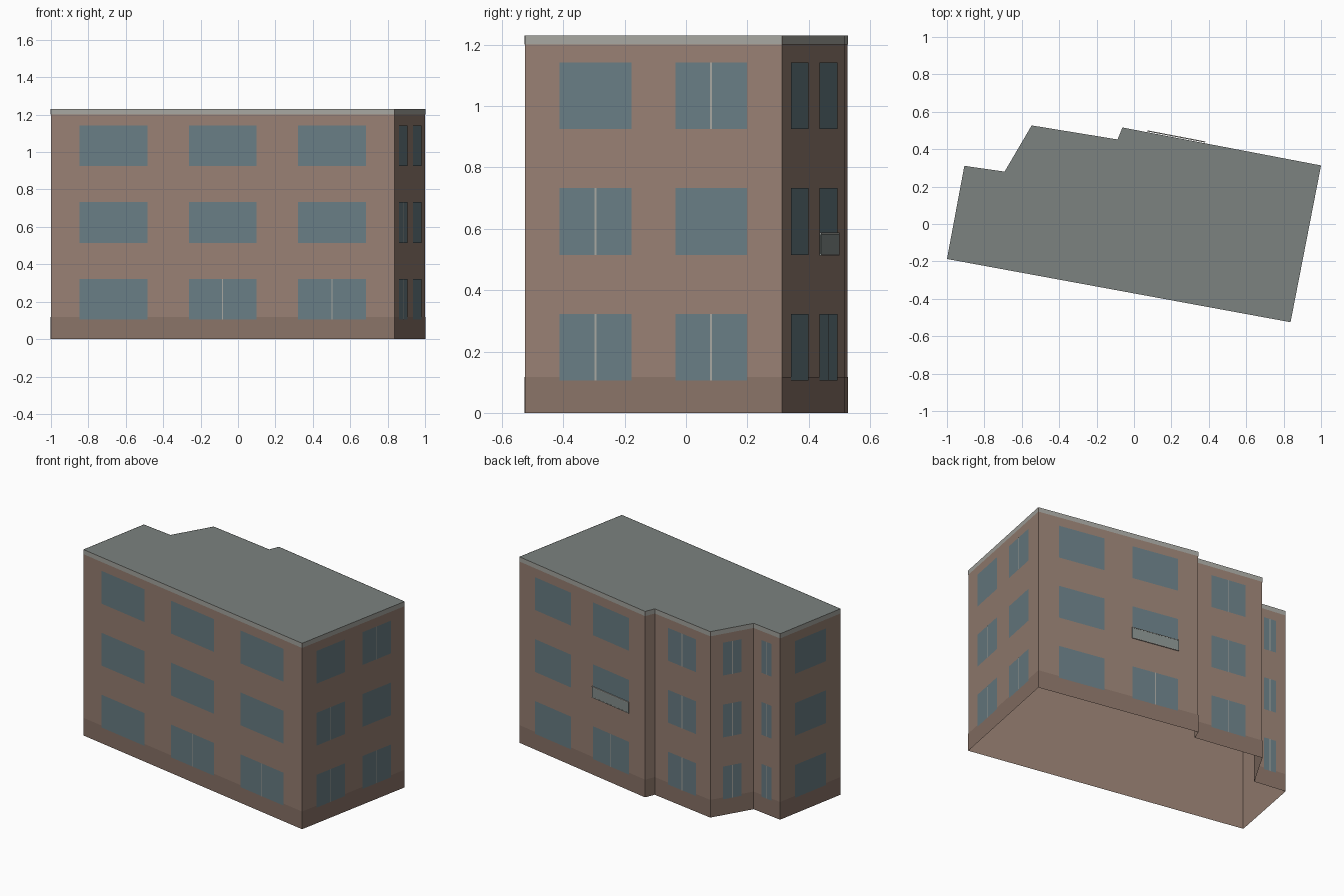
import bpy
import bmesh
from mathutils import Vector

if "Cube" in bpy.data.objects:
    bpy.data.objects.remove(bpy.data.objects["Cube"])

# Footprint corners, counter-clockwise, starting at front left
CORNERS = [Vector(p) for p in (
    (-1.0, -0.187), (0.837, -0.525), (1.0, 0.313), (-0.062, 0.516),
    (-0.088, 0.452), (-0.547, 0.527), (-0.692, 0.28), (-0.907, 0.311))]
HEIGHT, FLOOR = 1.23, 0.41
SILL, WINDOW_H = 0.105, 0.217
MARGIN, WINDOW_RATIO = 0.043, 0.62

# Windows per wall, and (column, floor) of those with a centre bar
ALL = {(0, 0), (0, 1), (0, 2)}
WINDOWS = [
    (3, {(1, 0), (2, 0)}),
    (2, {(0, 0), (1, 0), (0, 1), (1, 2)}),
    (2, {(1, 0)}),
    (0, set()),
    (1, ALL), (1, ALL), (1, ALL),
    (1, set())]


def material(name, color):
    m = bpy.data.materials.new(name)
    m.diffuse_color = (*color, 1)
    m.use_nodes = True
    m.node_tree.nodes["Principled BSDF"].inputs["Base Color"].default_value = m.diffuse_color
    return m


brick = material("brick", (0.31, 0.215, 0.17))
dark_brick = material("dark_brick", (0.25, 0.17, 0.135))
glass = material("glass", (0.14, 0.205, 0.23))
roof_grey = material("roof_grey", (0.20, 0.225, 0.215))
trim = material("trim", (0.38, 0.38, 0.35))
rail_glass = material("rail_glass", (0.24, 0.28, 0.27))


def finish(bm, name, mat):
    mesh = bpy.data.meshes.new(name)
    bm.to_mesh(mesh)
    bm.free()
    mesh.materials.append(mat)
    obj = bpy.data.objects.new(name, mesh)
    bpy.context.collection.objects.link(obj)


def wall_frame(i):
    a, b = CORNERS[i], CORNERS[(i + 1) % len(CORNERS)]
    d = (b - a).normalized()
    return a, d, Vector((d.y, -d.x)), (b - a).length


def panel(bm, wall, s0, s1, z0, z1, offset):
    """Outward-facing rectangle on a wall."""
    a, d, n, _ = wall_frame(wall)
    bm.faces.new([bm.verts.new((*(a + d * s + n * offset), z))
                  for s, z in ((s0, z0), (s1, z0), (s1, z1), (s0, z1))])


def block(bm, wall, s0, s1, z0, z1, near, far):
    """Thin box standing in front of a wall."""
    a, d, n, _ = wall_frame(wall)
    rings = [[bm.verts.new((*(a + d * s + n * o), z))
              for s, z in ((s0, z0), (s1, z0), (s1, z1), (s0, z1))]
             for o in (near, far)]
    bm.faces.new(rings[0][::-1])
    bm.faces.new(rings[1])
    for k in range(4):
        j = (k + 1) % 4
        bm.faces.new((rings[0][k], rings[0][j], rings[1][j], rings[1][k]))


def band(name, z0, z1, offset, mat):
    """Strip running round the whole building."""
    bm = bmesh.new()
    for i in range(len(CORNERS)):
        panel(bm, i, 0, wall_frame(i)[3], z0, z1, offset)
    finish(bm, name, mat)


# Walls (open underneath), plinth and roof edge
band("walls", 0, HEIGHT, 0, brick)
band("plinth", 0, 0.117, 0.0015, dark_brick)
band("roof_edge", 1.2, HEIGHT, 0.0015, trim)

# Flat roof
bm = bmesh.new()
bm.faces.new([bm.verts.new((c.x, c.y, HEIGHT)) for c in CORNERS])
finish(bm, "roof", roof_grey)

# Windows and their centre bars
panes, bars = bmesh.new(), bmesh.new()
for i, (count, barred) in enumerate(WINDOWS):
    if not count:
        continue
    cell = (wall_frame(i)[3] - 2 * MARGIN) / count
    half = cell * WINDOW_RATIO / 2
    for col in range(count):
        s = MARGIN + cell * (col + 0.5)
        for floor in range(3):
            z = SILL + FLOOR * floor
            panel(panes, i, s - half, s + half, z, z + WINDOW_H, 0.003)
            if (col, floor) in barred:
                panel(bars, i, s - 0.003, s + 0.003, z, z + WINDOW_H, 0.0045)
finish(panes, "window_panes", glass)
finish(bars, "window_bars", trim)

# Balcony railing on the back wall, middle floor
cell = (wall_frame(2)[3] - 2 * MARGIN) / 2
s, half, z = MARGIN + cell * 1.5, 0.158, SILL + FLOOR
bm = bmesh.new()
block(bm, 2, s - half, s + half, z, z + 0.07, 0.005, 0.009)
finish(bm, "balcony_panel", rail_glass)
bm = bmesh.new()
for z0 in (z - 0.002, z + 0.067):
    block(bm, 2, s - half, s + half, z0, z0 + 0.005, 0.004, 0.010)
finish(bm, "balcony_rails", trim)
